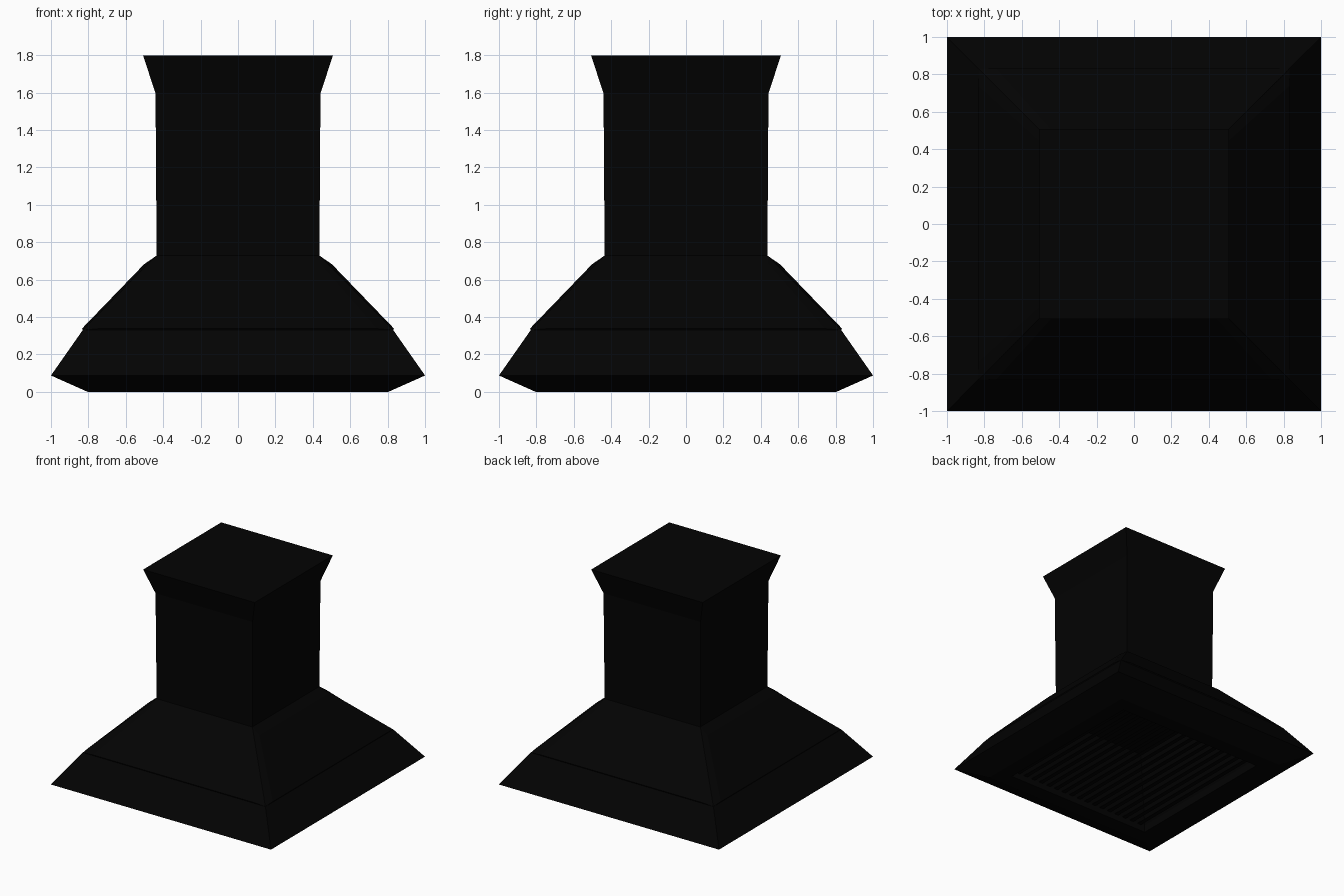
import bpy, bmesh
from math import pi
from mathutils import Matrix

if "Cube" in bpy.data.objects:
    bpy.data.objects.remove(bpy.data.objects["Cube"])

black = bpy.data.materials.new("black_enamel")
black.diffuse_color = (0.0008, 0.0008, 0.0008, 1)
black.use_nodes = True
black.node_tree.nodes["Principled BSDF"].inputs["Base Color"].default_value = black.diffuse_color


def finish(bm, name):
    bmesh.ops.recalc_face_normals(bm, faces=bm.faces)
    me = bpy.data.meshes.new(name)
    bm.to_mesh(me)
    bm.free()
    me.materials.append(black)
    ob = bpy.data.objects.new(name, me)
    bpy.context.collection.objects.link(ob)
    return ob


def square_loft(name, profile):
    """Loft closed square rings given as (half width, height)."""
    bm = bmesh.new()
    rings = [[bm.verts.new((sx * h, sy * h, z)) for sx, sy in
              ((-1, -1), (1, -1), (1, 1), (-1, 1))] for h, z in profile]
    for a, b in zip(rings, rings[1:]):
        for i in range(4):
            j = (i + 1) % 4
            bm.faces.new((a[i], a[j], b[j], b[i]))
    bm.faces.new(rings[0])
    bm.faces.new(rings[-1])
    return finish(bm, name)


def box(name, loc, size):
    bm = bmesh.new()
    bmesh.ops.create_cube(bm, size=1)
    bmesh.ops.scale(bm, vec=size, verts=bm.verts)
    bmesh.ops.translate(bm, vec=loc, verts=bm.verts)
    return finish(bm, name)


# Canopy: bottom rim, hollow underside, sloping hood
square_loft("canopy", [(0.43, 0.50), (0.68, 0.06), (0.68, 0.0), (0.805, 0.0),
                       (1.0, 0.087), (0.83, 0.33), (0.435, 0.728)])

# Flue and its flared crown
square_loft("flue", [(0.435, 0.72), (0.441, 1.595)])
square_loft("crown", [(0.441, 1.595), (0.507, 1.797)])

# Slightly bulged panel on each hood slope, tapering out at the corners
for i in range(4):
    bm = bmesh.new()
    outer = [(0.83, -0.83, 0.33), (0.435, -0.435, 0.728)]
    raised = [(0.74, -0.834, 0.338), (0.44, -0.502, 0.682)]
    a, b = ([bm.verts.new(p) for p in
             ((-lo[0], *lo[1:]), lo, hi, (-hi[0], *hi[1:]))]
            for lo, hi in (outer, raised))
    for k in range(4):
        m = (k + 1) % 4
        bm.faces.new((a[k], a[m], b[m], b[k]))
    bm.faces.new(b)
    bmesh.ops.rotate(bm, cent=(0, 0, 0), verts=bm.verts,
                     matrix=Matrix.Rotation(i * pi / 2, 3, 'Z'))
    finish(bm, f"hood_panel_{i + 1}")

# Thin filter slats across the opening
count = 17
for i in range(count):
    x = -0.62 + 1.24 * i / (count - 1)
    box(f"filter_slat_{i + 1}", (x, 0, 0.05), (0.035, 1.35, 0.004))
